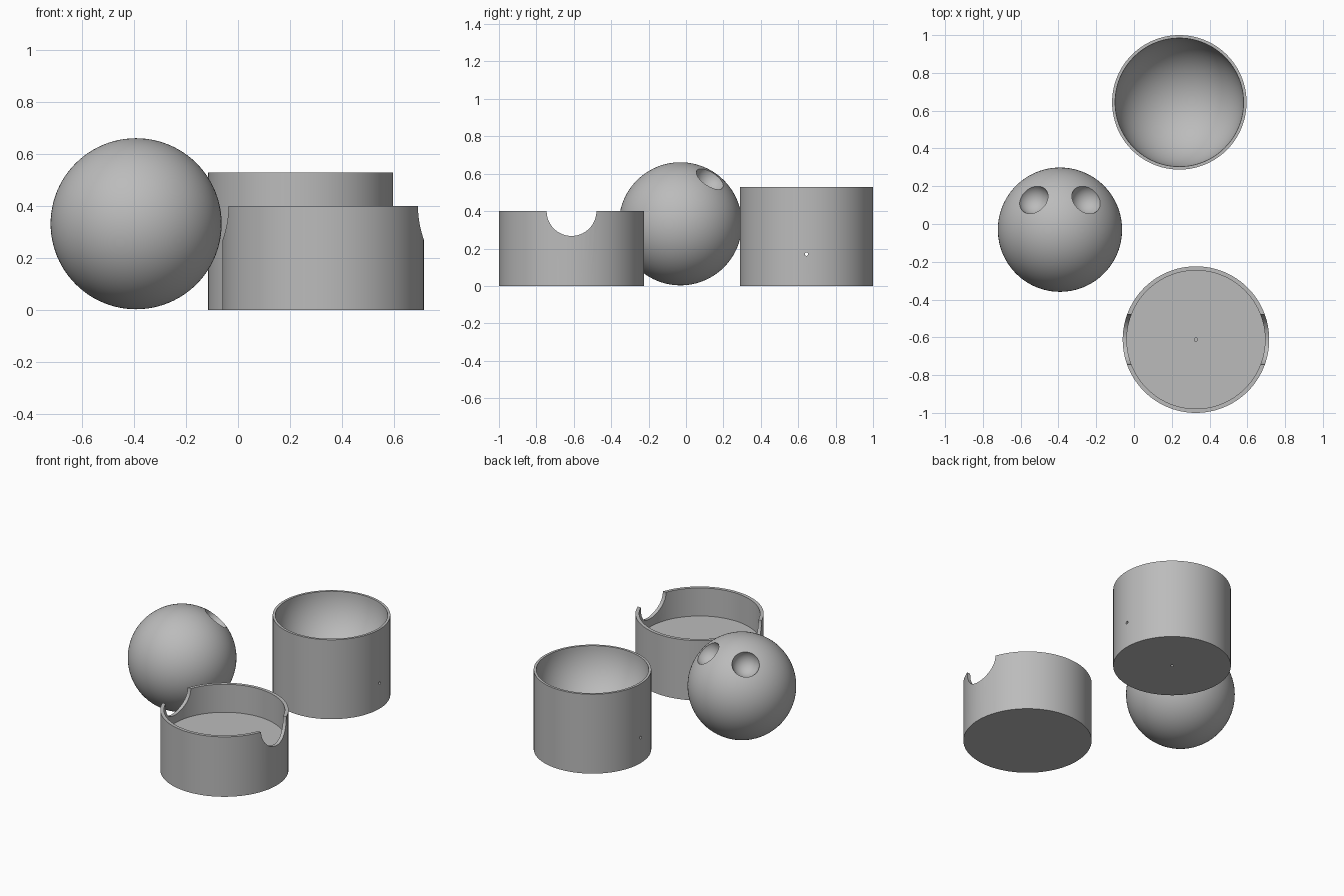
import bpy, bmesh, math
from mathutils import Vector

if "Cube" in bpy.data.objects:
    bpy.data.objects.remove(bpy.data.objects["Cube"])

grey = bpy.data.materials.new("plain_grey")
grey.diffuse_color = (0.5, 0.5, 0.5, 1)
grey.use_nodes = True
grey.node_tree.nodes["Principled BSDF"].inputs["Base Color"].default_value = grey.diffuse_color


def lathe(name, profile, center, steps=96):
    """Solid of revolution from (radius, z) points that start and end on the axis."""
    bm = bmesh.new()
    verts = [bm.verts.new((r, 0, z)) for r, z in profile]
    edges = [bm.edges.new(pair) for pair in zip(verts, verts[1:])]
    bmesh.ops.spin(bm, geom=verts + edges, cent=(0, 0, 0), axis=(0, 0, 1),
                   angle=math.tau, steps=steps, use_duplicate=False)
    bmesh.ops.remove_doubles(bm, verts=bm.verts[:], dist=1e-5)
    bmesh.ops.recalc_face_normals(bm, faces=bm.faces[:])
    mesh = bpy.data.meshes.new(name)
    bm.to_mesh(mesh)
    bm.free()
    obj = bpy.data.objects.new(name, mesh)
    bpy.context.collection.objects.link(obj)
    obj.location = center
    return obj


def rod(center, radius, length, axis, sides=24):
    """Cylindrical cutter along an axis."""
    rot = Vector(axis).to_track_quat('Z', 'Y').to_euler()
    bpy.ops.mesh.primitive_cylinder_add(vertices=sides, radius=radius, depth=length,
                                        location=center, rotation=rot)
    return bpy.context.object


def ball(center, radius, segments, rings):
    bpy.ops.mesh.primitive_uv_sphere_add(segments=segments, ring_count=rings,
                                         radius=radius, location=center)
    return bpy.context.object


def finish(obj, cutters):
    """Subtract the cutters, then shade and colour the part."""
    bpy.ops.object.select_all(action='DESELECT')
    obj.select_set(True)
    bpy.context.view_layer.objects.active = obj
    for cutter in cutters:
        mod = obj.modifiers.new("cut", 'BOOLEAN')
        mod.operation, mod.solver, mod.object = 'DIFFERENCE', 'EXACT', cutter
        bpy.ops.object.modifier_apply(modifier=mod.name)
        bpy.data.objects.remove(cutter)
    obj.data.materials.clear()
    obj.data.materials.append(grey)
    bpy.ops.object.shade_smooth_by_angle(angle=math.radians(30))


# Tall cup with a hemispherical bowl, a cross hole and a blind hole underneath
ax, ay, ah, bowl = 0.24, 0.644, 0.53, 0.34
arc = [(bowl * math.cos(i * math.pi / 48), ah - bowl * math.sin(i * math.pi / 48))
       for i in range(24)]
cup = lathe("tall_cup", [(0, 0), (0.356, 0), (0.356, ah)] + arc + [(0, ah - bowl)],
            (ax, ay, 0))
finish(cup, [rod((ax, ay, 0.17), 0.009, 1, (1, 0, 0)),
             rod((ax, ay, 0), 0.009, 0.2, (0, 0, 1))])

# Short cup with a flat floor, two side notches and a blind hole in the floor
bx, by, bh, floor = 0.328, -0.612, 0.4, 0.213
tray = lathe("short_cup", [(0, 0), (0.388, 0), (0.388, bh), (0.366, bh),
                           (0.366, floor), (0, floor)], (bx, by, 0))
finish(tray, [rod((bx, by, bh), 0.133, 1, (1, 0, 0), 64),
              rod((bx, by, floor), 0.009, 0.2, (0, 0, 1))])

# Ball with two round dents
center, radius = Vector((-0.392, -0.03, 0.332)), 0.329
head = ball(center, radius, 96, 48)
head.name = "ball"
dents = [ball(center + radius * Vector((s * 0.435, 0.495, 0.752)).normalized(), 0.084, 48, 24)
         for s in (-1, 1)]
finish(head, dents)
